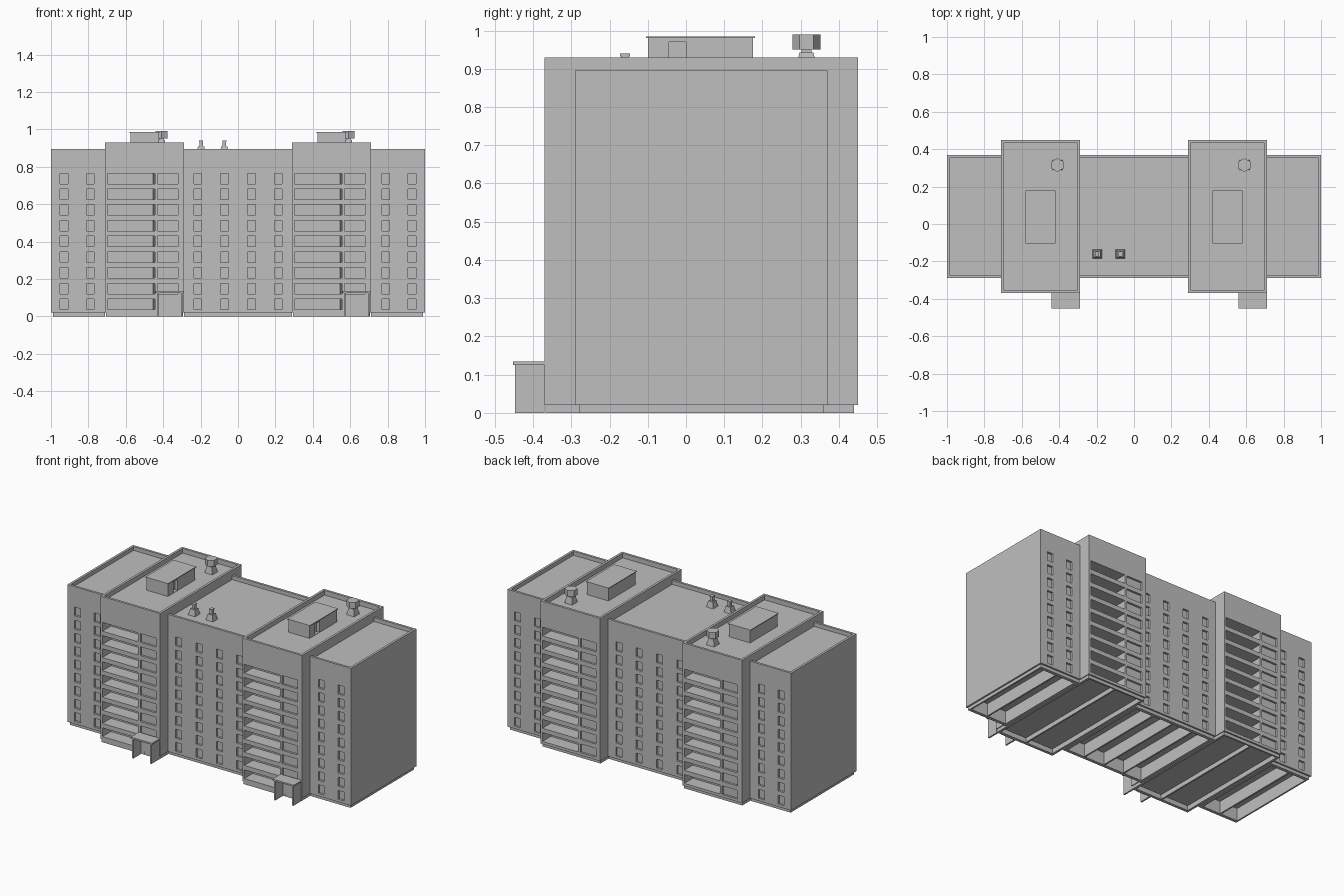
import bpy, bmesh, math
from mathutils import Matrix, Vector

cube = bpy.data.objects.get("Cube")
if cube:
    bpy.data.objects.remove(cube, do_unlink=True)

grey = bpy.data.materials.new("concrete grey")
grey.use_nodes = True
COLOR = (0.52, 0.52, 0.52, 1)
grey.diffuse_color = COLOR
grey.node_tree.nodes["Principled BSDF"].inputs["Base Color"].default_value = COLOR


def prism(bm, plan, z0, z1):
    """Extrude a counter-clockwise plan outline from z0 to z1."""
    face = bm.faces.new([bm.verts.new((x, y, z0)) for x, y in plan])
    out = bmesh.ops.extrude_face_region(bm, geom=[face])
    top = [v for v in out["geom"] if isinstance(v, bmesh.types.BMVert)]
    bmesh.ops.translate(bm, verts=top, vec=(0, 0, z1 - z0))


def box(bm, x0, x1, y0, y1, z0, z1):
    prism(bm, [(x0, y0), (x1, y0), (x1, y1), (x0, y1)], z0, z1)


def frustum(bm, x, y, z0, z1, r0, r1, sides, turn=0):
    m = Matrix.Translation((x, y, (z0 + z1) / 2)) @ Matrix.Rotation(turn, 4, 'Z')
    bmesh.ops.create_cone(bm, cap_ends=True, segments=sides, radius1=r0,
                          radius2=r1, depth=z1 - z0, matrix=m)


def finish(name, bm):
    bmesh.ops.recalc_face_normals(bm, faces=bm.faces[:])
    mesh = bpy.data.meshes.new(name)
    bm.to_mesh(mesh)
    bm.free()
    mesh.materials.append(grey)
    obj = bpy.data.objects.new(name, mesh)
    bpy.context.collection.objects.link(obj)
    return obj


def cut(obj, bm):
    """Subtract the cutter boxes from the object and discard them."""
    cutter = finish("cutter", bm)
    cutter.hide_render = True
    mod = obj.modifiers.new("openings", 'BOOLEAN')
    mod.operation = 'DIFFERENCE'
    mod.solver = 'EXACT'
    mod.object = cutter
    bpy.context.view_layer.objects.active = obj
    bpy.ops.object.modifier_apply(modifier=mod.name)
    bpy.data.objects.remove(cutter, do_unlink=True)


ROWS = [0.037 + 0.084 * i for i in range(9)]
OPEN = 0.056           # opening height
RIM = 0.015            # parapet thickness
FRONT, BACK = -0.29, 0.37
T_FRONT, T_BACK = -0.37, 0.45


def wing(name, x0, x1, columns, rooms):
    """Lower block with window columns, sunken roof and hollow underside."""
    left_end, right_end = x0 < -0.9, x1 > 0.9
    bm = bmesh.new()
    box(bm, x0, x1, FRONT, BACK, 0.02, 0.895)
    body = finish(name, bm)

    cuts = bmesh.new()
    box(cuts, x0 + RIM if left_end else x0 - 0.05,
        x1 - RIM if right_end else x1 + 0.05,
        FRONT + RIM, BACK - RIM, 0.87, 1)
    for c in columns:
        for z in ROWS:
            for y in (FRONT, BACK):
                box(cuts, c - 0.021, c + 0.021, y - 0.013, y + 0.013, z, z + OPEN)
    box(cuts, x0 + 0.02, x1 - 0.02, FRONT + 0.03, BACK - 0.03, -0.1, 0.08)
    cut(body, cuts)

    # Recessed plinth ring
    bm = bmesh.new()
    box(bm, x0 + 0.01 * left_end, x1 - 0.01 * right_end, FRONT + 0.01, BACK - 0.01, 0, 0.02)
    plinth = finish(name + "_plinth", bm)
    cuts = bmesh.new()
    box(cuts, x0 + 0.02, x1 - 0.02, FRONT + 0.03, BACK - 0.03, -0.1, 0.1)
    cut(plinth, cuts)

    # Room walls seen through the open underside
    bm = bmesh.new()
    for x in rooms:
        box(bm, x - 0.005, x + 0.005, FRONT + 0.025, BACK - 0.025, 0.002, 0.085)
    finish(name + "_room_walls", bm)


def tower(name, cx):
    """Taller block with balconies; the back repeats the front turned by 180 degrees."""
    x0, x1 = cx - 0.21, cx + 0.21
    mid = (T_FRONT + T_BACK) / 2
    bm = bmesh.new()
    box(bm, x0, x1, T_FRONT, T_BACK, 0.02, 0.93)
    body = finish(name, bm)

    cuts = bmesh.new()
    box(cuts, x0 + RIM, x1 - RIM, T_FRONT + RIM, T_BACK - RIM, 0.9, 1)
    for side in (1, -1):
        def place(points):
            return [(cx + side * u, mid + side * (v + T_FRONT - mid)) for u, v in points]
        for i, z in enumerate(ROWS):
            # Balcony recess with a deeper corner
            prism(cuts, place([(-0.197, -0.02), (0.055, -0.02), (0.055, 0.11),
                               (0.046, 0.085), (-0.197, 0.085)]), z, z + OPEN)
            # Wide window; the front ground row is taken by the entrance
            if side < 0 or i > 0:
                prism(cuts, place([(0.07, -0.02), (0.18, -0.02),
                                   (0.18, 0.013), (0.07, 0.013)]), z, z + OPEN)
    box(cuts, x0 + 0.02, x1 - 0.02, T_FRONT + 0.02, T_BACK - 0.02, -0.1, 0.03)
    cut(body, cuts)

    bm = bmesh.new()
    box(bm, x0 + 0.005, x1 - 0.005, T_FRONT + 0.002, T_BACK - 0.01, 0, 0.02)
    plinth = finish(name + "_plinth", bm)
    cuts = bmesh.new()
    box(cuts, x0 + 0.02, x1 - 0.02, T_FRONT + 0.02, T_BACK - 0.02, -0.1, 0.1)
    cut(plinth, cuts)

    bm = bmesh.new()
    box(bm, cx - 0.005, cx + 0.005, T_FRONT + 0.015, T_BACK - 0.015, 0.002, 0.032)
    finish(name + "_room_wall", bm)

    # Entrance porch: canopy, two side walls and a door plate
    bm = bmesh.new()
    box(bm, cx + 0.06, cx + 0.21, -0.453, T_FRONT, 0.125, 0.135)
    for x in (cx + 0.066, cx + 0.194):
        box(bm, x, x + 0.01, -0.447, T_FRONT, 0, 0.126)
    box(bm, cx + 0.1, cx + 0.165, T_FRONT - 0.006, T_FRONT, 0.004, 0.1)
    finish(name + "_porch", bm)

    # Roof hut with a lid and a recessed door
    bm = bmesh.new()
    box(bm, cx - 0.075, cx + 0.075, -0.1, 0.175, 0.9, 0.98)
    hut = finish(name + "_roof_hut", bm)
    cuts = bmesh.new()
    box(cuts, cx + 0.055, cx + 0.1, -0.045, 0, 0.902, 0.97)
    cut(hut, cuts)
    bm = bmesh.new()
    box(bm, cx - 0.08, cx + 0.08, -0.105, 0.18, 0.98, 0.985)
    finish(name + "_hut_lid", bm)

    # Ventilator: tapered foot, neck and six-sided head
    bm = bmesh.new()
    vx, vy, quarter = cx + 0.09, 0.315, math.pi / 4
    frustum(bm, vx, vy, 0.9, 0.943, 0.038, 0.026, 4, quarter)
    frustum(bm, vx, vy, 0.943, 0.955, 0.018, 0.018, 4, quarter)
    frustum(bm, vx, vy, 0.951, 0.99, 0.037, 0.037, 6)
    finish(name + "_ventilator", bm)


wing("right_wing", -1, -0.71, (-0.93, -0.79), (-0.86,))
wing("middle_wing", -0.29, 0.29, (-0.215, -0.072, 0.072, 0.215), (-0.144, 0, 0.144))
wing("left_wing", 0.71, 1, (0.79, 0.93), (0.86,))
tower("right_tower", -0.5)
tower("left_tower", 0.5)

# Chimneys on the middle roof
for i, x in enumerate((-0.197, -0.073)):
    bm = bmesh.new()
    frustum(bm, x, -0.16, 0.87, 0.908, 0.035, 0.024, 4, math.pi / 4)
    box(bm, x - 0.009, x + 0.009, -0.17, -0.15, 0.9, 0.932)
    box(bm, x - 0.011, x + 0.011, -0.173, -0.147, 0.932, 0.94)
    finish("chimney_%d" % (i + 1), bm)
